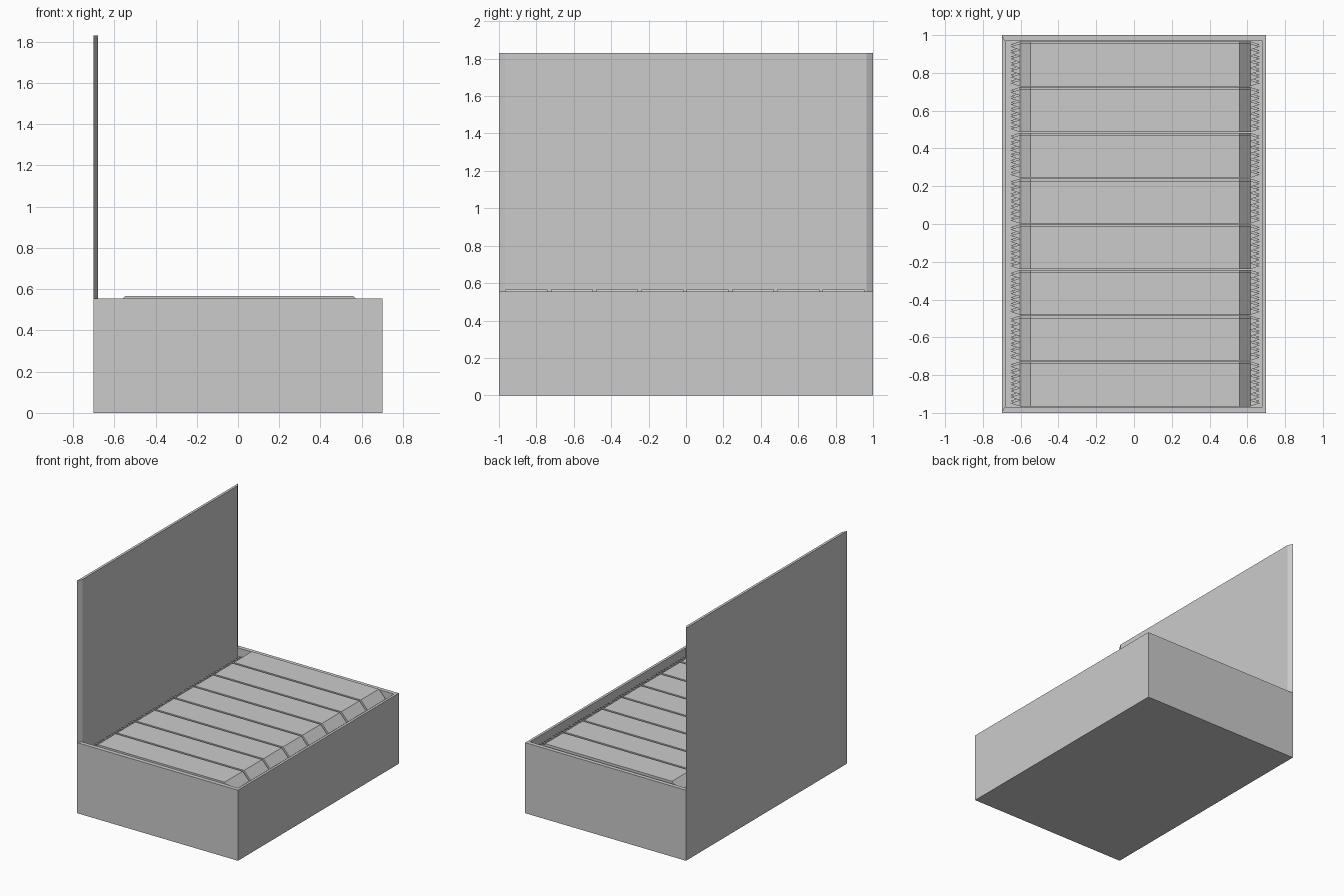
import bpy, bmesh

if "Cube" in bpy.data.objects:
    bpy.data.objects.remove(bpy.data.objects["Cube"])

W, L, H = 0.70, 1.0, 0.555       # half width, half length, box height
IW, IL, FLOOR = 0.68, 0.968, 0.045


def finish(bm, name):
    bmesh.ops.recalc_face_normals(bm, faces=bm.faces)
    me = bpy.data.meshes.new(name)
    bm.to_mesh(me)
    bm.free()
    ob = bpy.data.objects.new(name, me)
    bpy.context.collection.objects.link(ob)
    return ob


def extrude(bm, points, vec):
    """Add a closed prism: polygon swept along vec."""
    face = bm.faces.new([bm.verts.new(p) for p in points])
    geom = bmesh.ops.extrude_face_region(bm, geom=[face], use_keep_orig=True)["geom"]
    bmesh.ops.translate(bm, vec=vec,
                        verts=[g for g in geom if isinstance(g, bmesh.types.BMVert)])


# Open box: inset the top face and sink it to the floor
bm = bmesh.new()
bmesh.ops.create_cube(bm, size=2)
for v in bm.verts:
    v.co = (v.co.x * W, v.co.y * L, H if v.co.z > 0 else 0)
top = max(bm.faces, key=lambda f: f.calc_center_median().z)
bmesh.ops.inset_region(bm, faces=[top], thickness=0.02)
for v in top.verts:
    v.co.x = IW if v.co.x > 0 else -IW
    v.co.y = IL if v.co.y > 0 else -IL
rim = list(top.verts)
floor = bmesh.ops.extrude_discrete_faces(bm, faces=[top])["faces"][0]
for v in floor.verts:
    v.co.z = FLOOR
bmesh.ops.remove_doubles(bm, verts=bm.verts, dist=1e-5)
finish(bm, "box")

# Raised lid with bevelled side edges
bm = bmesh.new()
extrude(bm, [(-W, -L, H), (-IW, -IL + 0.003, H), (-IW, IL - 0.003, H), (-W, L, H)],
        (0, 0, 1.83 - H))
finish(bm, "lid")

# Wrapped bar: tapered body plus a serrated fin at each end
BAR, PITCH, CX, HALF = 0.2255, 0.242, 0.006, 0.065
TEETH = 7


def bar(name, y, z):
    bm = bmesh.new()
    a, b = 0.553, 0.61
    prof = [(-a, HALF), (a, HALF), (b, 0.002), (b, -0.002),
            (a, -HALF), (-a, -HALF), (-b, -0.002), (-b, 0.002)]
    extrude(bm, [(CX + px, y, z + pz) for px, pz in prof], (0, BAR, 0))
    step = BAR / TEETH
    for s in (-1, 1):
        for i in range(TEETH):
            y0 = y + i * step
            extrude(bm, [(CX + s * b, y0, z - 0.002), (CX + s * 0.66, y0 + step / 2, z - 0.002),
                         (CX + s * b, y0 + step, z - 0.002)], (0, 0, 0.004))
    return finish(bm, name)


# Four stacked layers of eight bars
for layer in range(4):
    for i in range(8):
        shift = 0.012 * (layer % 2)
        bar(f"wrapped_bar_{layer + 1}_{i + 1}", -0.965 + i * PITCH + shift,
            0.567 - HALF - layer * 2 * HALF)
